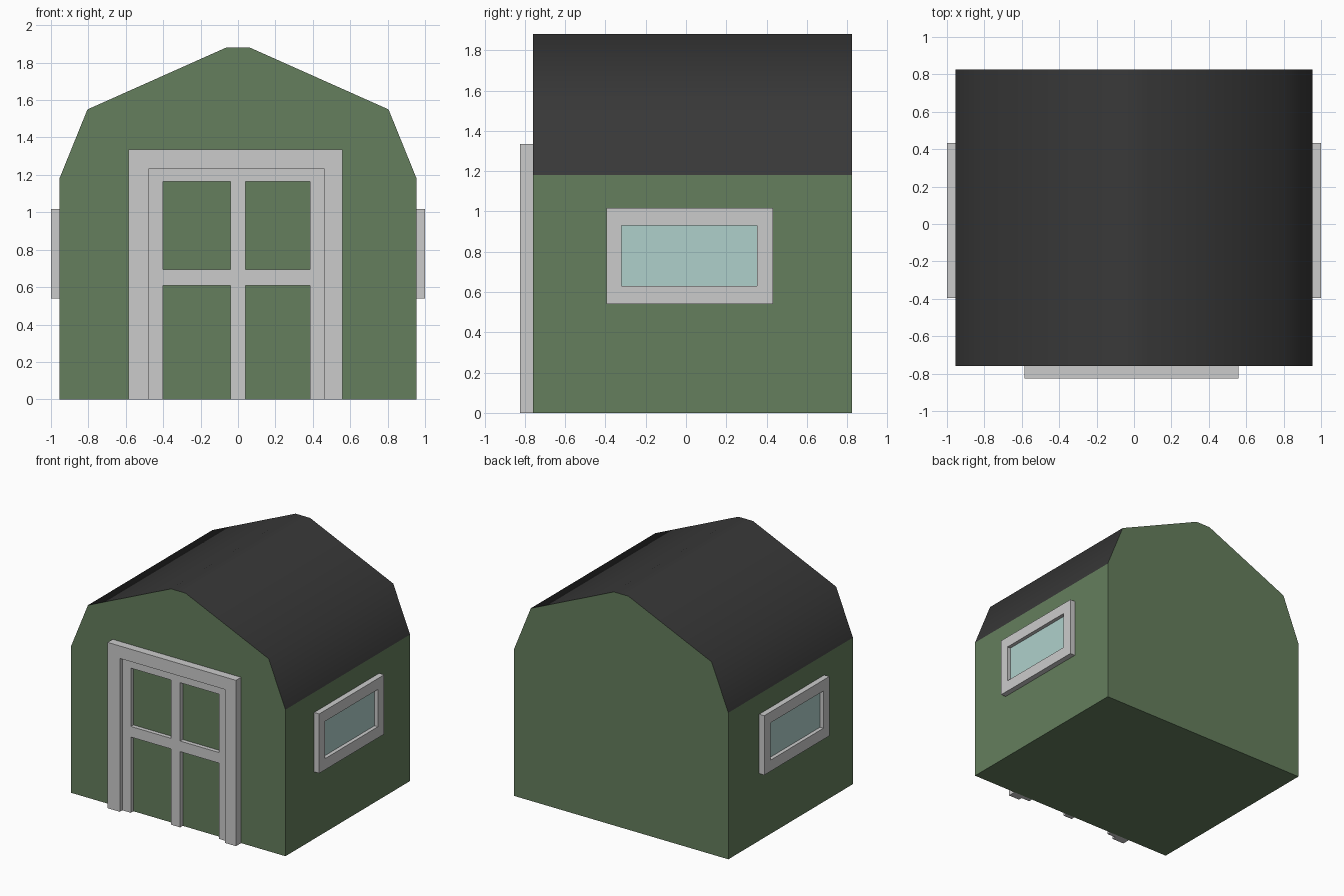
import bpy, bmesh

if "Cube" in bpy.data.objects:
    bpy.data.objects.remove(bpy.data.objects["Cube"])

Y_FRONT, Y_BACK = -0.76, 0.825
WALL_X = 0.955


def material(name, rgb):
    m = bpy.data.materials.new(name)
    m.diffuse_color = (*rgb, 1)
    m.use_nodes = True
    m.node_tree.nodes["Principled BSDF"].inputs["Base Color"].default_value = m.diffuse_color
    return m


green = material("wall_green", (0.13, 0.21, 0.11))
black = material("roof_black", (0.04, 0.04, 0.04))
glass = material("pale_glass", (0.43, 0.63, 0.60))


def finish(bm, name, mat=None, smooth=False, mirror=False):
    if not smooth:
        bmesh.ops.recalc_face_normals(bm, faces=bm.faces)
    for f in bm.faces:
        f.smooth = smooth
    mesh = bpy.data.meshes.new(name)
    bm.to_mesh(mesh)
    bm.free()
    obj = bpy.data.objects.new(name, mesh)
    bpy.context.collection.objects.link(obj)
    if mat:
        mesh.materials.append(mat)
    if mirror:
        obj.modifiers.new("mirror", "MIRROR").use_axis[0] = True
    return obj


def panel(name, us, zs, holes, place, depth, mat=None, mirror=False):
    """Slab made of grid cells, leaving out the cells listed in holes."""
    bm = bmesh.new()
    d0, d1 = depth
    for i in range(len(us) - 1):
        for j in range(len(zs) - 1):
            if (i, j) in holes:
                continue
            corners = [(i, j), (i + 1, j), (i + 1, j + 1), (i, j + 1)]
            bm.faces.new([bm.verts.new(place(us[a], zs[b], d0)) for a, b in corners])
    bmesh.ops.remove_doubles(bm, verts=bm.verts, dist=1e-4)
    back = bm.faces[:]
    ext = bmesh.ops.extrude_face_region(bm, geom=back, use_keep_orig=True)
    verts = [g for g in ext["geom"] if isinstance(g, bmesh.types.BMVert)]
    a, b = place(0, 0, d0), place(0, 0, d1)
    bmesh.ops.translate(bm, verts=verts, vec=[q - p for p, q in zip(a, b)])
    return finish(bm, name, mat, mirror=mirror)


# Roof profile from right eave to left eave
half = [(WALL_X, 1.18), (0.805, 1.55), (0.065, 1.88)]
roof_profile = half + [(-x, z) for x, z in reversed(half)]

# Walls, gables and floor
bm = bmesh.new()
outline = [(-WALL_X, 0), (WALL_X, 0)] + roof_profile
front = [bm.verts.new((x, Y_FRONT, z)) for x, z in outline]
back = [bm.verts.new((x, Y_BACK, z)) for x, z in outline]
bm.faces.new(front)
bm.faces.new(back[::-1])
n = len(outline)
for i in (n - 1, 0, 1):
    k = (i + 1) % n
    bm.faces.new((front[i], back[i], back[k], front[k]))
finish(bm, "shed_walls", green)

# Roof skin, smooth across its facets
bm = bmesh.new()
front = [bm.verts.new((x, Y_FRONT, z)) for x, z in roof_profile]
back = [bm.verts.new((x, Y_BACK, z)) for x, z in roof_profile]
for i in range(len(roof_profile) - 1):
    bm.faces.new((front[i], back[i], back[i + 1], front[i + 1]))
finish(bm, "roof", black, smooth=True)


def on_front(u, z, d):
    return (u, Y_FRONT - d, z)


def on_side(u, z, d):
    return (WALL_X + d, u, z)


# Door surround and four-pane door framing
panel("door_surround", [-0.585, -0.475, 0.46, 0.56], [0, 1.235, 1.335],
      {(1, 0)}, on_front, (0, 0.065))
panel("door_framing", [-0.475, -0.40, -0.04, 0.04, 0.385, 0.46],
      [0, 0.61, 0.695, 1.165, 1.235],
      {(1, 0), (3, 0), (1, 2), (3, 2)}, on_front, (0, 0.033))

# Side windows
panel("window_frames", [-0.395, -0.32, 0.352, 0.432], [0.54, 0.63, 0.93, 1.018],
      {(1, 1)}, on_side, (0, 0.045), mirror=True)
panel("window_glass", [-0.32, 0.352], [0.63, 0.93], set(), on_side,
      (0, 0.015), glass, mirror=True)
